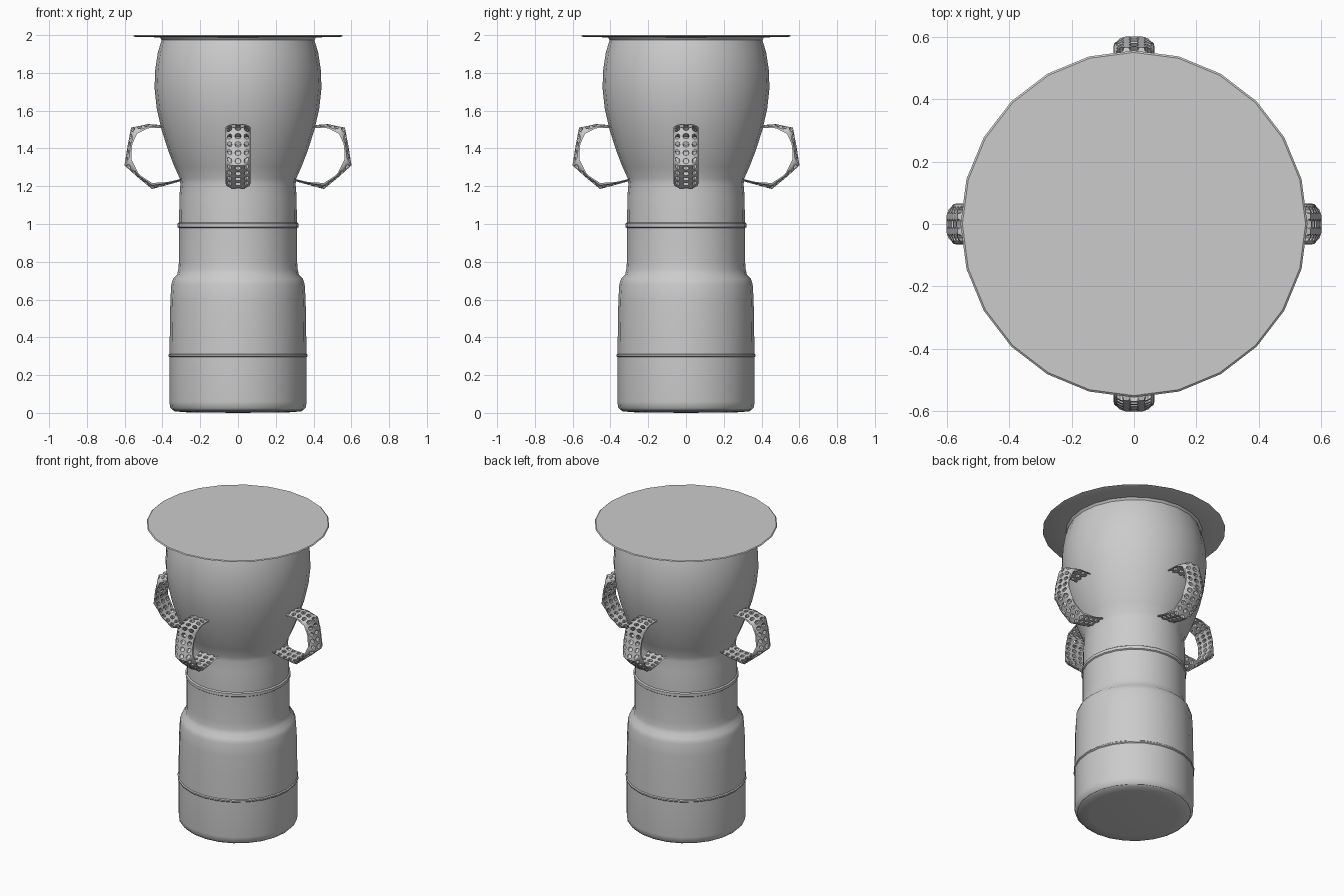
import bpy, bmesh, math
from mathutils import Vector, Matrix

if "Cube" in bpy.data.objects:
    bpy.data.objects.remove(bpy.data.objects["Cube"])


def finish(bm, name, angle):
    bmesh.ops.remove_doubles(bm, verts=bm.verts, dist=0.0004)
    bmesh.ops.recalc_face_normals(bm, faces=bm.faces)
    mesh = bpy.data.meshes.new(name)
    bm.to_mesh(mesh)
    bm.free()
    ob = bpy.data.objects.new(name, mesh)
    bpy.context.collection.objects.link(ob)
    bpy.ops.object.select_all(action='DESELECT')
    ob.select_set(True)
    bpy.context.view_layer.objects.active = ob
    bpy.ops.object.shade_smooth_by_angle(angle=math.radians(angle))
    return ob


def lathe(name, profile, sides=24):
    bm = bmesh.new()
    vs = [bm.verts.new((r, 0, z)) for r, z in profile]
    es = [bm.edges.new(p) for p in zip(vs, vs[1:])]
    bmesh.ops.spin(bm, geom=vs + es, axis=(0, 0, 1), cent=(0, 0, 0),
                   angle=math.tau, steps=sides, use_merge=False)
    return finish(bm, name, 40)


# Turned body: base, raised bands, neck, bowl and thin flat top
lathe("vessel_body", [
    (0, 0.012), (0.31, 0.012), (0.345, 0.014), (0.36, 0.03), (0.363, 0.06),
    (0.363, 0.295), (0.368, 0.300), (0.368, 0.308), (0.362, 0.313),
    (0.361, 0.45), (0.358, 0.60), (0.353, 0.68), (0.343, 0.71),
    (0.323, 0.73), (0.316, 0.76), (0.313, 0.80), (0.313, 0.978),
    (0.320, 0.983), (0.320, 1.002), (0.312, 1.008), (0.310, 1.15),
    (0.305, 1.21), (0.308, 1.24), (0.335, 1.30), (0.37, 1.39),
    (0.405, 1.50), (0.43, 1.61), (0.442, 1.72), (0.438, 1.82),
    (0.424, 1.91), (0.404, 1.975), (0.415, 1.988), (0.545, 1.991),
    (0.556, 1.995), (0.55, 2.0), (0, 2.0)])

# Closed foot just under the base
lathe("foot_disc", [(0, 0), (0.27, 0.003), (0.335, 0.008), (0.345, 0.016), (0, 0.016)])

# Handle outlines in the radial plane: angular outside, rounded inside
OUTER = [(0.385, 1.522), (0.475, 1.529), (0.566, 1.510), (0.585, 1.41), (0.601, 1.31),
         (0.528, 1.245), (0.455, 1.185), (0.37, 1.208), (0.285, 1.232)]
INNER = [(0.385, 1.510), (0.475, 1.508), (0.535, 1.478), (0.561, 1.42), (0.565, 1.345),
         (0.525, 1.262), (0.455, 1.217), (0.37, 1.222), (0.285, 1.243)]
ROWS = 18
COLS = [-1, -0.4, 0.4, 1]


def along(path, t):
    s = min(max(t, 0), 1) * (len(path) - 1)
    i = min(int(s), len(path) - 2)
    return Vector(path[i]).lerp(Vector(path[i + 1]), s - i)


def handle_point(t, v, outside):
    inner, outer = along(INNER, t), along(OUTER, t)
    if not outside:
        return Vector((inner.x, v * 0.066, inner.y))
    edge = max(0, (abs(v) - 0.4) / 0.6)
    p = outer.lerp(inner, 0.65 * edge * edge)
    return Vector((p.x, v * 0.064, p.y))


def handle(name, turn):
    bm = bmesh.new()

    def quad(params):
        bm.faces.new([bm.verts.new(handle_point(*p)) for p in params])

    square = [(-1, -1), (0, -1), (1, -1), (1, 0), (1, 1), (0, 1), (-1, 1), (-1, 0)]
    for r in range(ROWS):
        for a, b in zip(COLS, COLS[1:]):
            tm, th = (r + 0.5) / ROWS, 0.5 / ROWS
            vm, vh = (a + b) / 2, (b - a) / 2
            rim = [(tm + x * th, vm + y * vh) for x, y in square]
            hole = []
            for x, y in square:
                k = 0.66 / math.hypot(x, y)
                hole.append((tm + x * k * th, vm + y * k * vh))
            # Pierced cell: ring on each face, joined through the hole
            for i in range(8):
                j = (i + 1) % 8
                for side in (True, False):
                    quad([(*rim[i], side), (*rim[j], side), (*hole[j], side), (*hole[i], side)])
                quad([(*hole[i], True), (*hole[j], True), (*hole[j], False), (*hole[i], False)])
    # Solid side edges of the strap
    for i in range(2 * ROWS):
        t0, t1 = i / (2 * ROWS), (i + 1) / (2 * ROWS)
        for v in (-1, 1):
            quad([(t0, v, True), (t1, v, True), (t1, v, False), (t0, v, False)])
    bmesh.ops.transform(bm, matrix=Matrix.Rotation(turn, 4, 'Z'), verts=bm.verts)
    return finish(bm, name, 35)


for n, label in enumerate(("right", "back", "left", "front")):
    handle("handle_" + label, n * math.pi / 2)
